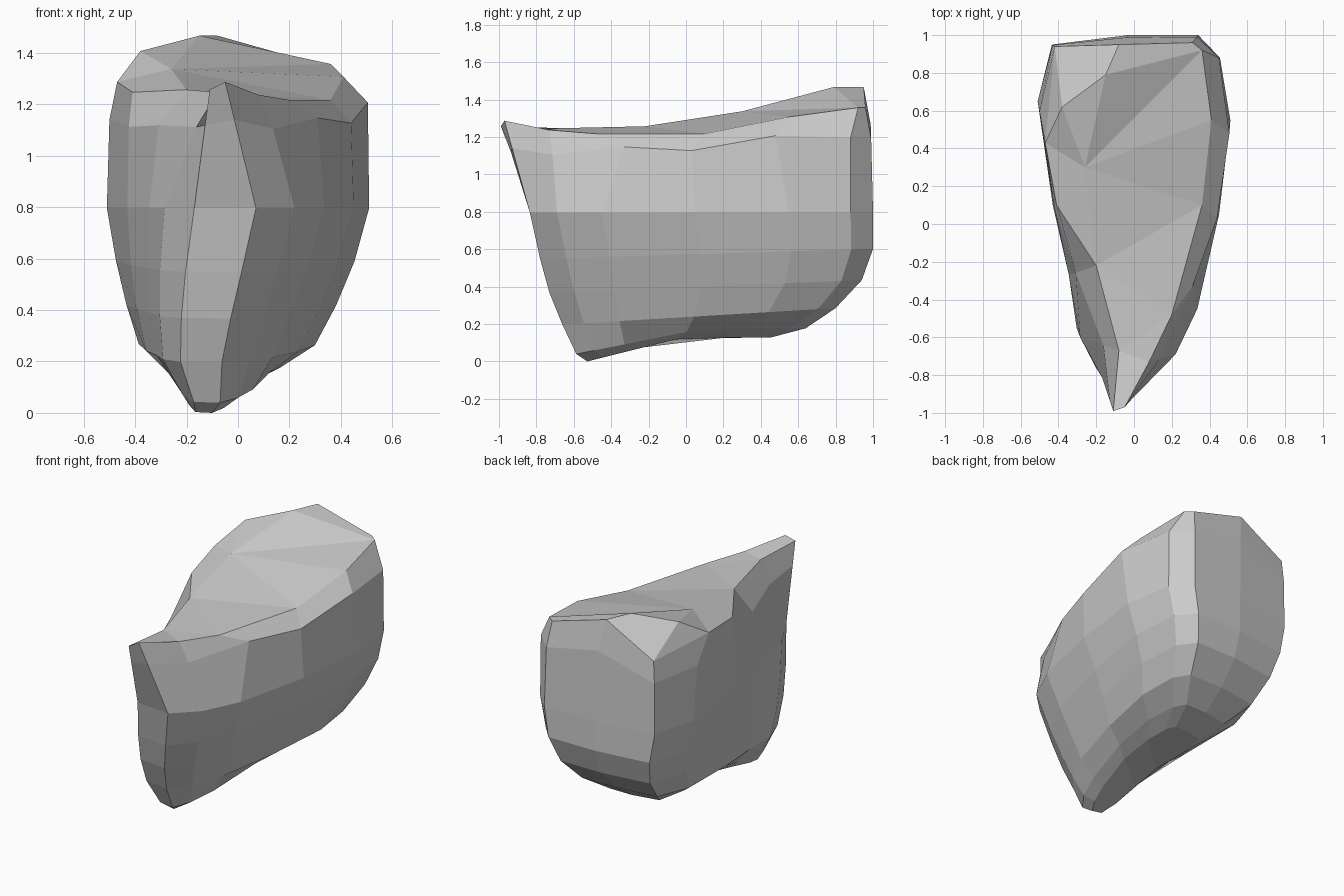
import bpy, bmesh
from mathutils import Vector

if "Cube" in bpy.data.objects:
    bpy.data.objects.remove(bpy.data.objects["Cube"])

# Rim of the sloping top, anticlockwise from the pointed nose
top = [Vector(p) for p in (
    (-.11, -.99, 1.26), (-.05, -.97, 1.29), (.08, -.73, 1.24), (.20, -.48, 1.22),
    (.36, .1, 1.22), (.41, .55, 1.31), (.36, .92, 1.36), (.31, .96, 1.36), (-.08, .95, 1.47),
    (-.42, .94, 1.28), (-.47, .43, 1.29), (-.41, .1, 1.25), (-.20, -.22, 1.26),
    (-.08, -.67, 1.25))]

# Raised points on the top: back ridge, left peak, middle crest
inner = [Vector(p) for p in ((-.15, .79, 1.47), (-.38, .62, 1.41), (-.26, .3, 1.34))]

# Widest outline, seen from above
mid = [Vector((x, y, .8)) for x, y in (
    (-.17, -.81), (.07, -.835), (.22, -.69), (.335, -.45), (.45, .05), (.51, .55),
    (.455, .88), (.34, 1), (-.03, 1), (-.435, .95), (-.51, .65), (-.43, .1),
    (-.345, -.27), (-.285, -.6))]

# Shoulder between rim and widest outline; the nose stays narrow,
# and the right flank has its own wide ledge
ledge = {3: (.31, -.33, 1.15), 4: (.44, .03, 1.13), 5: (.505, .48, 1.21), 6: (.45, .88, 1.2)}
shoulder = []
for i, (a, b) in enumerate(zip(top, mid)):
    w = .7 if i in (0, 1) else .6 if i in (2, 13) else .25
    p = b.lerp(a, w)
    p.z = b.z + .7 * (a.z - b.z)
    shoulder.append(Vector(ledge.get(i, p)))


def fitted(x0, x1, y0, y1, z, tilt, shear):
    """Widest outline squeezed into new bounds, tilted up to the back."""
    ring = []
    for p in mid:
        u, v = (p.x + .51) / 1.02, (p.y + .84) / 1.84
        y = y0 + v * (y1 - y0)
        ring.append(Vector((x0 + u * (x1 - x0) - shear * (1 - v), y,
                            z + min(tilt * (y + .5), .12))))
    return ring


rings = [top, shoulder, mid,
         fitted(-.465, .465, -.785, 1.0, .56, .03, .05),
         fitted(-.42, .40, -.735, .94, .38, .04, .075),
         fitted(-.37, .32, -.665, .80, .21, .06, .085),
         fitted(-.26, .18, -.59, .64, .06, .2, .06),
         fitted(-.20, .08, -.53, .45, .01, .25, .06)]

# Loft the boulder, then close the top and the underside
bm = bmesh.new()
loops = [[bm.verts.new(p) for p in r] for r in rings]
n = len(top)
for a, b in zip(loops, loops[1:]):
    for i in range(n):
        j = (i + 1) % n
        bm.faces.new((a[i], b[i], b[j], a[j]))
cap = loops[0] + [bm.verts.new(p) for p in inner]
B, C, M = 14, 15, 16
for q in ((0, 1, 2, 13), (13, 2, 3), (13, 3, 12), (12, 3, 4), (12, 4, M), (11, 12, M),
          (10, 11, M), (10, M, C), (10, C, 9), (9, C, B, 8), (M, B, C), (M, 4, 5),
          (M, 5, 6), (M, 6, B), (B, 6, 7, 8)):
    bm.faces.new([cap[k] for k in q])
for q in ((0, 1, 2, 13), (13, 2, 3), (13, 3, 4, 12), (12, 4, 5, 11), (11, 5, 6, 10),
          (10, 6, 7, 8, 9)):
    bm.faces.new([loops[-1][k] for k in q])
bmesh.ops.recalc_face_normals(bm, faces=bm.faces)
low = min(v.co.z for v in bm.verts)
for v in bm.verts:
    v.co.z -= low

mesh = bpy.data.meshes.new("boulder")
bm.to_mesh(mesh)
bm.free()
bpy.context.collection.objects.link(bpy.data.objects.new("boulder", mesh))
